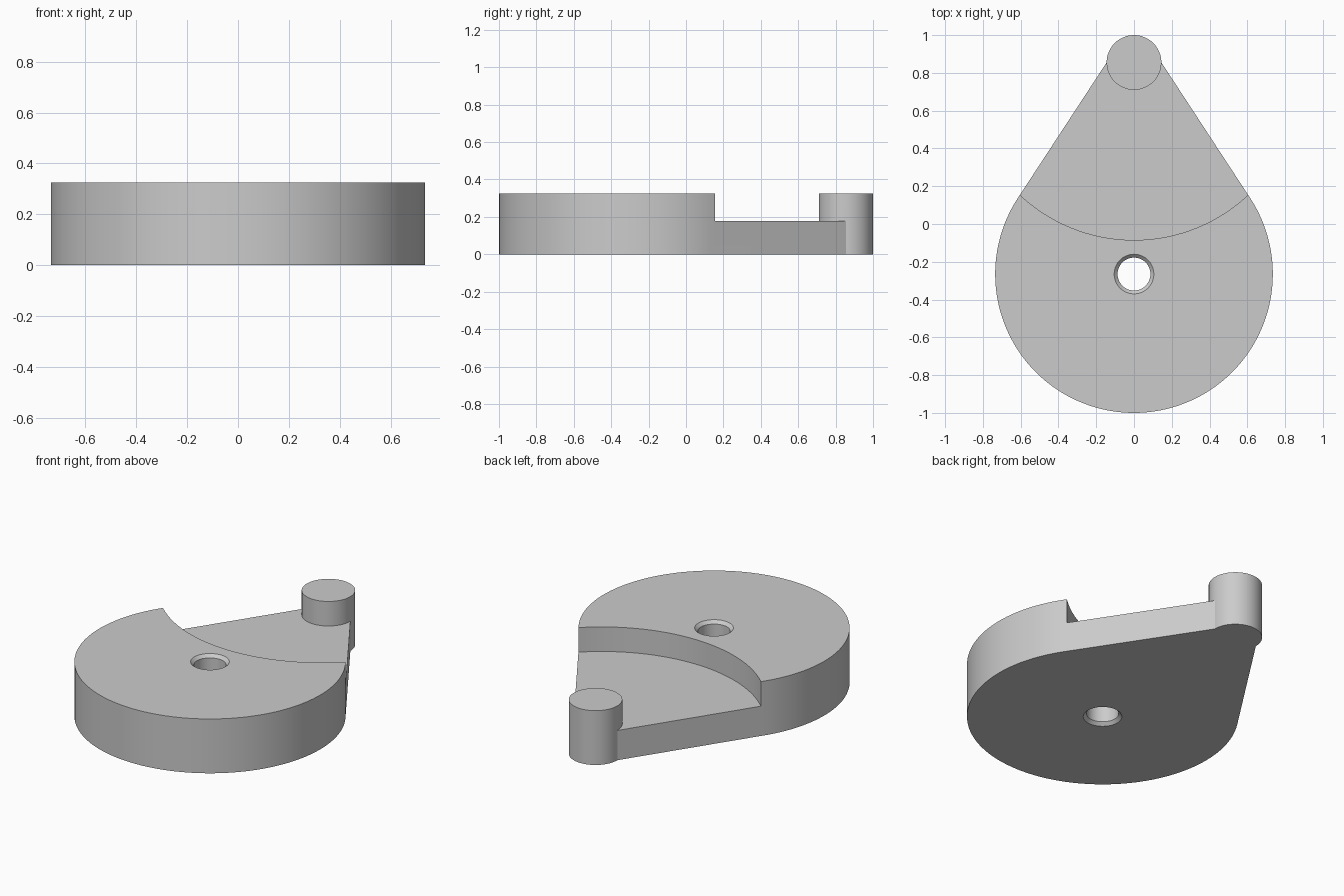
import bpy
import bmesh
from math import cos, sin, pi, atan2, acos, hypot

default = bpy.data.objects.get("Cube")
if default:
    bpy.data.objects.remove(default, do_unlink=True)

HEIGHT, PLATE = 0.325, 0.178
DISC_Y, DISC_R = -0.265, 0.735
PIN_Y, PIN_R = 0.855, 0.145

grey = bpy.data.materials.new("light grey")
grey.use_nodes = True
color = (0.6, 0.6, 0.6, 1)
grey.diffuse_color = color
grey.node_tree.nodes["Principled BSDF"].inputs["Base Color"].default_value = color


def arc(cy, r, start, end, n):
    return [(r * cos(start + (end - start) * i / n),
             cy + r * sin(start + (end - start) * i / n)) for i in range(n + 1)]


def circle(cy, r, n=96):
    return arc(cy, r, 0, 2 * pi, n)[:-1]


def loft(name, rings):
    """Solid through matching outlines, each given as (points, z)."""
    bm = bmesh.new()
    loops = [[bm.verts.new((x, y, z)) for x, y in pts] for pts, z in rings]
    n = len(loops[0])
    for low, high in zip(loops, loops[1:]):
        for i in range(n):
            j = (i + 1) % n
            bm.faces.new((low[i], low[j], high[j], high[i]))
    bm.faces.new(loops[0][::-1])
    bm.faces.new(loops[-1])
    mesh = bpy.data.meshes.new(name)
    bm.to_mesh(mesh)
    bm.free()
    mesh.materials.append(grey)
    obj = bpy.data.objects.new(name, mesh)
    bpy.context.collection.objects.link(obj)
    return obj


def combine(target, tool, operation):
    mod = target.modifiers.new(tool.name, 'BOOLEAN')
    mod.operation, mod.solver, mod.object = operation, 'EXACT', tool
    bpy.context.view_layer.objects.active = target
    bpy.ops.object.modifier_apply(modifier=mod.name)
    bpy.data.objects.remove(tool, do_unlink=True)


# Teardrop body: round disc with sides tangent to the disc, running to the pin
dy = PIN_Y - DISC_Y
tangent = atan2(dy, PIN_R) - acos(DISC_R / hypot(PIN_R, dy))
outline = arc(DISC_Y, DISC_R, -pi - tangent, tangent, 96)
outline += [(PIN_R, PIN_Y), (-PIN_R, PIN_Y)]
body = loft("cam_body", [(outline, 0), (outline, HEIGHT)])

# Curved step down to the thinner plate
step = circle(0.7975, 0.8825, 128)
combine(body, loft("step_cutter", [(step, PLATE), (step, 1)]), 'DIFFERENCE')

# Centre hole, chamfered at both ends
wide, narrow, bevel = circle(DISC_Y, 0.105, 64), circle(DISC_Y, 0.087, 64), 0.018
hole = loft("hole_cutter", [(wide, -0.1), (wide, 0), (narrow, bevel),
                            (narrow, HEIGHT - bevel), (wide, HEIGHT), (wide, 0.5)])
combine(body, hole, 'DIFFERENCE')

# Full-height pin at the tip
pin = circle(PIN_Y, PIN_R, 64)
combine(body, loft("tip_pin", [(pin, 0), (pin, HEIGHT)]), 'UNION')

bpy.ops.object.select_all(action='DESELECT')
body.select_set(True)
bpy.context.view_layer.objects.active = body
bpy.ops.object.shade_smooth_by_angle(angle=pi / 6)
